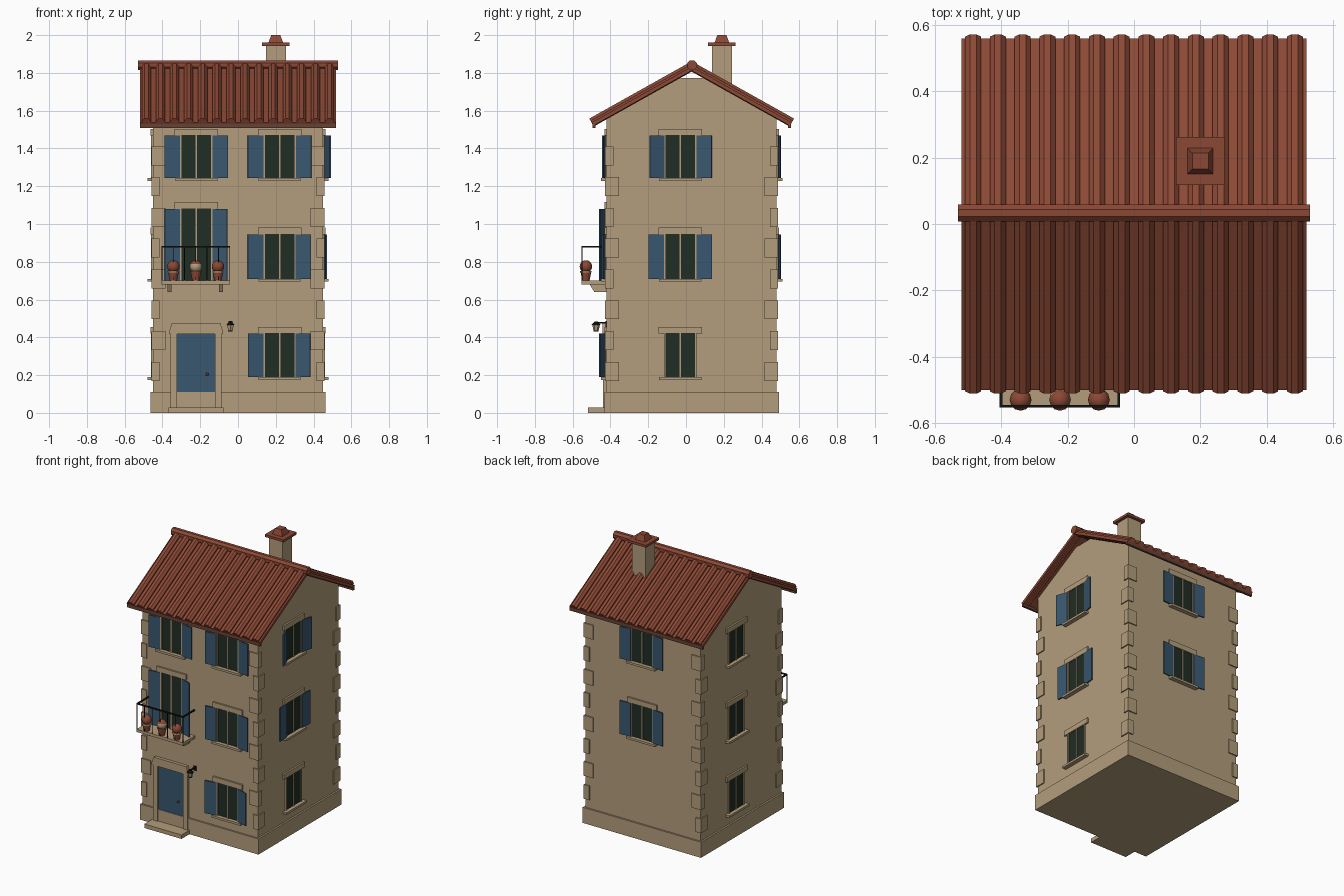
import bpy, bmesh, math
from math import radians, pi
from mathutils import Matrix, Vector

if "Cube" in bpy.data.objects:
    bpy.data.objects.remove(bpy.data.objects["Cube"])


def material(name, r, g, b):
    m = bpy.data.materials.new(name)
    m.use_nodes = True
    m.diffuse_color = (r, g, b, 1)
    m.node_tree.nodes["Principled BSDF"].inputs["Base Color"].default_value = (r, g, b, 1)
    return m


STONE = material("warm stone", 0.45, 0.34, 0.20)
TILE = material("terracotta", 0.26, 0.065, 0.035)
BLUE = material("shutter blue", 0.04, 0.095, 0.16)
GLASS = material("dark glass", 0.014, 0.026, 0.018)
IRON = material("black iron", 0.006, 0.006, 0.006)
WOOD = material("eave wood", 0.13, 0.055, 0.033)

CY, HALF = 0.03, 0.45          # house centre in y, half width of the walls
SLOPE, RUN, X_ROOF = 0.56, 0.53, 0.52
T = Matrix.Translation
WORLD = Matrix.Identity(4)


def wall(angle):
    """Frame of one wall: x along it, y inward, origin at the house centre."""
    return T((0, CY, 0)) @ Matrix.Rotation(radians(angle), 4, 'Z')


FRONT, LEFT, BACK, RIGHT = (wall(a) for a in (0, 90, 180, 270))


def finish(name, bm, *mats):
    bmesh.ops.recalc_face_normals(bm, faces=bm.faces)
    me = bpy.data.meshes.new(name)
    bm.to_mesh(me)
    bm.free()
    ob = bpy.data.objects.new(name, me)
    bpy.context.collection.objects.link(ob)
    for m in mats:
        me.materials.append(m)
    return ob


def add_box(bm, x, y, z, M=WORLD):
    size = Matrix.Diagonal((x[1] - x[0], y[1] - y[0], z[1] - z[0], 1))
    mid = T((sum(x) / 2, sum(y) / 2, sum(z) / 2))
    bmesh.ops.create_cube(bm, size=1, matrix=M @ mid @ size)


def box(name, x, y, z, mat, M=WORLD):
    bm = bmesh.new()
    add_box(bm, x, y, z, M)
    return finish(name, bm, mat)


def plate(name, u, d, z, mat, M):
    """Box on a wall; d is the distance out from the wall surface."""
    return box(name, u, (-HALF - d[1], -HALF - d[0]), z, mat, M)


def prism(name, pts, axis, a, b, mat):
    """Extrude a profile of (y, z) along x, or of (x, z) along y."""
    bm = bmesh.new()
    place = (lambda p, t: (t, p[0], p[1])) if axis == 'X' else (lambda p, t: (p[0], t, p[1]))
    f = bm.faces.new([bm.verts.new(place(p, a)) for p in pts])
    ext = bmesh.ops.extrude_face_region(bm, geom=[f])["geom"]
    move = Vector(place((0, 0), b - a))
    bmesh.ops.translate(bm, verts=[v for v in ext if isinstance(v, bmesh.types.BMVert)], vec=move)
    return finish(name, bm, mat)


def cone(name, at, r1, r2, h, mat, n=12, turn=0):
    bm = bmesh.new()
    M = T((at[0], at[1], at[2] + h / 2)) @ Matrix.Rotation(turn, 4, 'Z')
    bmesh.ops.create_cone(bm, cap_ends=True, segments=n, radius1=r1, radius2=r2, depth=h, matrix=M)
    return finish(name, bm, mat)


def ball(name, at, r, *mats):
    bm = bmesh.new()
    bmesh.ops.create_uvsphere(bm, u_segments=12, v_segments=8, radius=r, matrix=T(at))
    ob = finish(name, bm, *mats)
    for p in ob.data.polygons:
        p.use_smooth = True
        if len(mats) > 1 and p.center.z < at[2] + r * 0.5:
            p.material_index = 1
    return ob


# Walls with clipped gables, and the plinth
U = 1.812                       # roof underside at the ridge
side = U - SLOPE * HALF
prism("walls", [(CY - HALF, 0), (CY + HALF, 0), (CY + HALF, side), (CY + 0.07, 1.772),
                (CY - 0.07, 1.772), (CY - HALF, side)], 'X', -HALF, HALF, STONE)
P = HALF + 0.012
box("plinth", (-P, P), (CY - P, CY + P), (0, 0.11), STONE)

# Corner stones, long side alternating between the two faces
bm = bmesh.new()
for sx in (-1, 1):
    for sy in (-1, 1):
        for i in range(8):
            z = 0.22 + 0.163 * i
            lx, ly = (0.065, 0.035) if i % 2 else (0.035, 0.065)
            o = HALF + 0.008
            add_box(bm, sorted((sx * o, sx * (HALF - lx))),
                    sorted((CY + sy * o, CY + sy * (HALF - ly))), (z - 0.05, z + 0.05))
finish("corner_stones", bm, STONE)


# Windows with surround, sill and optional shutters
def window(name, M, u, z0, z1, shutters=None, sill=True):
    plate(name + "_glass", (u - 0.08, u + 0.08), (0, 0.004), (z0, z1), GLASS, M)
    for k in (-1, 0, 1):
        c = u + k * 0.082
        plate(name + "_frame", (c - 0.004, c + 0.004), (0, 0.01), (z0, z1), STONE, M)
    plate(name + "_lintel", (u - 0.115, u + 0.115), (0, 0.012), (z1, z1 + 0.036), STONE, M)
    if sill:
        plate(name + "_sill", (u - 0.112, u + 0.112), (0, 0.03), (z0 - 0.015, z0), STONE, M)
    for s, angle in zip((-1, 1), shutters or ()):
        hinge = M @ T((u + s * 0.087, -HALF - 0.006, 0)) @ Matrix.Rotation(radians(-s * angle), 4, 'Z')
        box(name + "_shutter", sorted((0, s * 0.082)), (-0.008, 0), (z0, z1), BLUE, hinge)


FLOORS = [(0.19, 0.42), (0.71, 0.945), (1.243, 1.468)]
window("front_lower_window", FRONT, 0.22, *FLOORS[0], (10, 20))
window("front_middle_window", FRONT, 0.22, *FLOORS[1], (6, 10))
window("front_upper_window", FRONT, 0.22, *FLOORS[2], (5, 8))
window("front_upper_side_window", FRONT, -0.22, *FLOORS[2], (5, 8))
window("balcony_door", FRONT, -0.22, 0.70, 1.08, (8, 20), sill=False)
for i, (z0, z1) in enumerate(FLOORS):
    window("left_window", LEFT, -0.06, z0, z1, (None, (5, 5), (20, 12))[i])
    window("right_window", RIGHT, -0.06, z0, z1)
    if i:
        window("back_window", BACK, 0, z0, z1, (5, 6))

# Front door with surround, step and knob
DX = -0.222
plate("front_door", (DX - 0.1, DX + 0.1), (0, 0.006), (0.03, 0.418), BLUE, FRONT)
for s in (-1, 1):
    plate("door_jamb", sorted((DX + s * 0.1, DX + s * 0.135)), (0, 0.02), (0.027, 0.43), STONE, FRONT)
wy = CY - HALF
prism("door_lintel", [(DX - 0.142, 0.418), (DX + 0.142, 0.418), (DX + 0.142, 0.435),
                      (DX + 0.128, 0.475), (DX - 0.128, 0.475), (DX - 0.142, 0.435)],
      'Y', wy - 0.022, wy, STONE)
box("door_step", (DX - 0.145, DX + 0.145), (-0.52, wy), (0, 0.028), STONE)
ball("door_knob", (-0.163, wy - 0.012, 0.205), 0.008, WOOD)

# Wall lamp
LX, LY = -0.04, -0.476
box("lamp_arm", (LX - 0.004, LX + 0.004), (LY, wy), (0.474, 0.482), IRON)
box("lamp_mount", (LX - 0.01, LX + 0.01), (wy - 0.006, wy), (0.455, 0.487), IRON)
cone("lamp_cap", (LX, LY, 0.464), 0.026, 0.008, 0.02, IRON, 6)
cone("lamp_glass", (LX, LY, 0.434), 0.013, 0.02, 0.03, STONE, 6)
cone("lamp_foot", (LX, LY, 0.43), 0.014, 0.014, 0.005, IRON, 6)

# Balcony slab, brackets and railing
X0, X1, Y0 = -0.405, -0.042, -0.553
box("balcony_slab", (X0, X1), (Y0, wy), (0.68, 0.70), STONE)
for x in (-0.362, -0.09):
    prism("balcony_bracket", [(wy, 0.64), (wy, 0.68), (-0.51, 0.68), (-0.485, 0.64)],
          'X', x - 0.01, x + 0.01, STONE)
bm = bmesh.new()
w = 0.008
add_box(bm, (X0, X1), (Y0, Y0 + w), (0.875, 0.884))
for x in (X0, X1 - w):
    add_box(bm, (x, x + w), (Y0, wy), (0.875, 0.884))
for i in range(7):
    x = X0 + (X1 - w / 2 - X0) * i / 6
    add_box(bm, (x, x + w / 2), (Y0, Y0 + w / 2), (0.70, 0.88))
finish("balcony_railing", bm, IRON)

# Potted plants
for i, x in enumerate((-0.342, -0.223, -0.106)):
    y = -0.53
    cone("plant_pot", (x, y, 0.70), 0.019, 0.028, 0.045, TILE)
    cone("pot_rim", (x, y, 0.742), 0.03, 0.03, 0.01, TILE if i == 1 else STONE)
    ball("plant", (x, y, 0.775), 0.033, *((TILE, STONE) if i == 1 else (TILE,)))

# Roof slab as a chevron, with eave boards
L = math.hypot(1, SLOPE)
dr = 0.02 * SLOPE / L
top = U + 0.022
low = RUN - dr
prism("roof_slab", [(CY, U), (CY + low, U - SLOPE * low), (CY + RUN, top - SLOPE * RUN), (CY, top),
                    (CY - RUN, top - SLOPE * RUN), (CY - low, U - SLOPE * low)],
      'X', -X_ROOF, X_ROOF, TILE)
for s in (-1, 1):
    box("eave_board", (-X_ROOF, X_ROOF), sorted((CY + s * 0.51, CY + s * 0.526)), (1.508, 1.536), WOOD)

# Rows of barrel tiles and the ridge tile
bm = bmesh.new()
for s in (-1, 1):
    d = Vector((0, s, -SLOPE)).normalized()
    turn = Vector((0, 0, 1)).rotation_difference(d).to_matrix().to_4x4()
    for i in range(14):
        mid = Vector((-0.485 + i * 0.0746, CY, top)) + d * (RUN * L / 2)
        bmesh.ops.create_cone(bm, cap_ends=True, segments=8, radius1=0.026, radius2=0.026, depth=RUN * L,
                              matrix=T(mid) @ turn @ Matrix.Rotation(pi / 8, 4, 'Z'))
finish("roof_tiles", bm, TILE)
bm = bmesh.new()
bmesh.ops.create_cone(bm, cap_ends=True, segments=8, radius1=0.028, radius2=0.028, depth=1.06,
                      matrix=T((0, CY + 0.003, 1.841)) @ Matrix.Rotation(pi / 2, 4, 'Y')
                      @ Matrix.Rotation(pi / 8, 4, 'Z'))
finish("ridge_tile", bm, TILE)

# Chimney with cap and square pot
CX, CH = 0.2, 0.19
box("chimney", (CX - 0.053, CX + 0.053), (CH - 0.053, CH + 0.053), (1.6, 1.945), STONE)
box("chimney_cap", (CX - 0.073, CX + 0.073), (CH - 0.073, CH + 0.073), (1.943, 1.96), TILE)
cone("chimney_pot", (CX, CH, 1.96), 0.055, 0.034, 0.04, TILE, 4, pi / 4)
